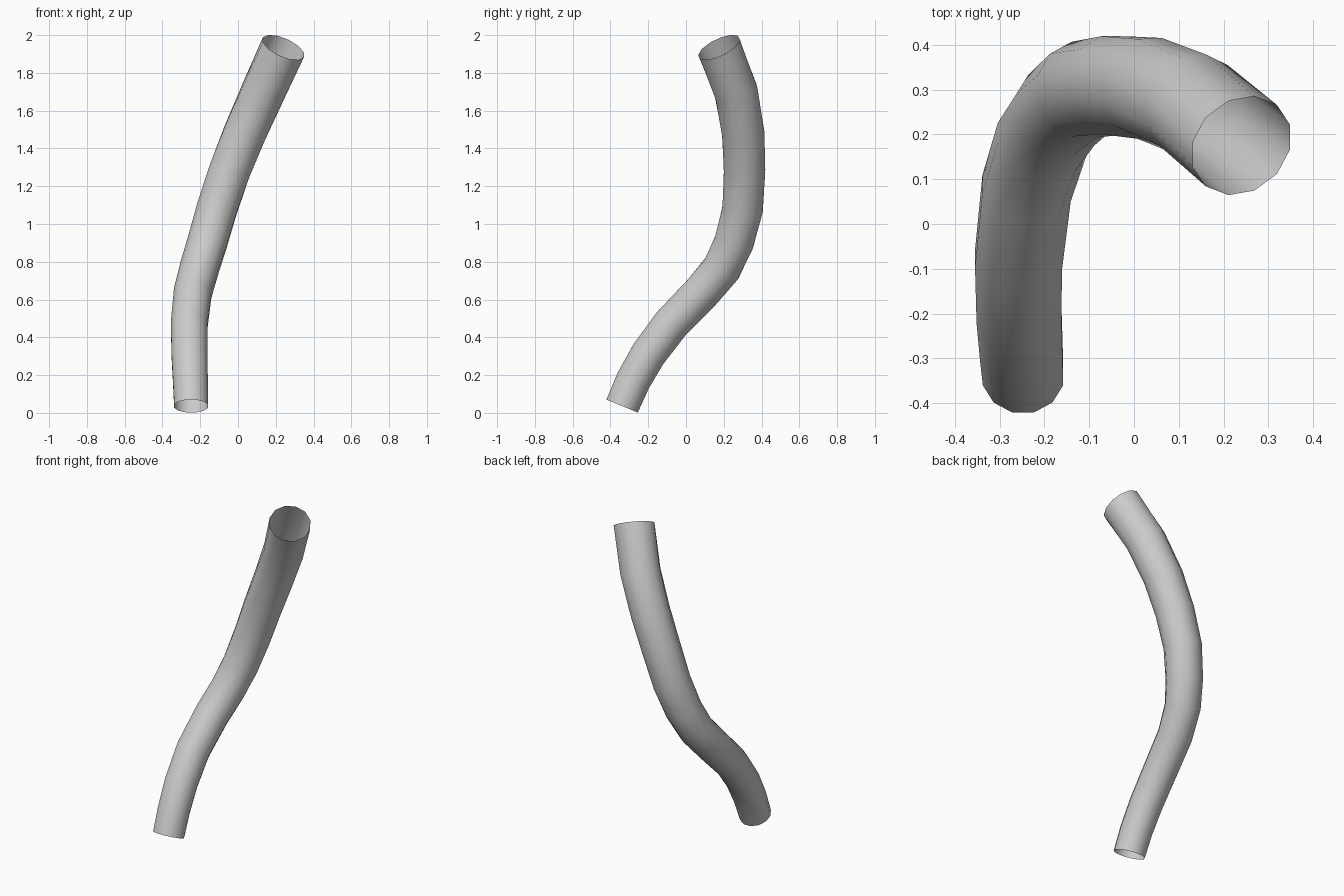
import bpy, bmesh, math
from mathutils import Vector

if "Cube" in bpy.data.objects:
    bpy.data.objects.remove(bpy.data.objects["Cube"])

# centre line of the bent tube
PATH = [Vector(p) for p in (
    (-0.248, -0.338, 0.036), (-0.252, -0.28, 0.17), (-0.257, -0.20, 0.31),
    (-0.258, -0.08, 0.47), (-0.24, 0.08, 0.635), (-0.205, 0.19, 0.765),
    (-0.162, 0.255, 0.905), (-0.112, 0.30, 1.08), (-0.045, 0.31, 1.28),
    (0.035, 0.303, 1.48), (0.133, 0.265, 1.70), (0.24, 0.175, 1.935))]
START_DIR = Vector((0.0, 0.41, 1))
END_DIR = Vector((0.45, -0.48, 1))
SIDES = 12
R0, R1 = 0.093, 0.121

bm = bmesh.new()
rings = []
last = len(PATH) - 1
for i, p in enumerate(PATH):
    # ring perpendicular to the path, widening towards the top
    if i == 0:
        t = START_DIR.normalized()
    elif i == last:
        t = END_DIR.normalized()
    else:
        t = ((p - PATH[i - 1]).normalized() + (PATH[i + 1] - p).normalized()).normalized()
    u = (Vector((1, 0, 0)) - t * t.x).normalized()
    v = t.cross(u)
    r = R0 + (R1 - R0) * i / last
    ring = []
    for k in range(SIDES):
        a = math.tau * (k + 0.5) / SIDES
        ring.append(bm.verts.new(p + r * (math.cos(a) * u + math.sin(a) * v)))
    rings.append(ring)

# skin between rings, both ends left open
for a, b in zip(rings, rings[1:]):
    for k in range(SIDES):
        n = (k + 1) % SIDES
        bm.faces.new((a[k], a[n], b[n], b[k])).smooth = True

mesh = bpy.data.meshes.new("bent_tube")
bm.to_mesh(mesh)
bm.free()
tube = bpy.data.objects.new("bent_tube", mesh)
bpy.context.collection.objects.link(tube)
